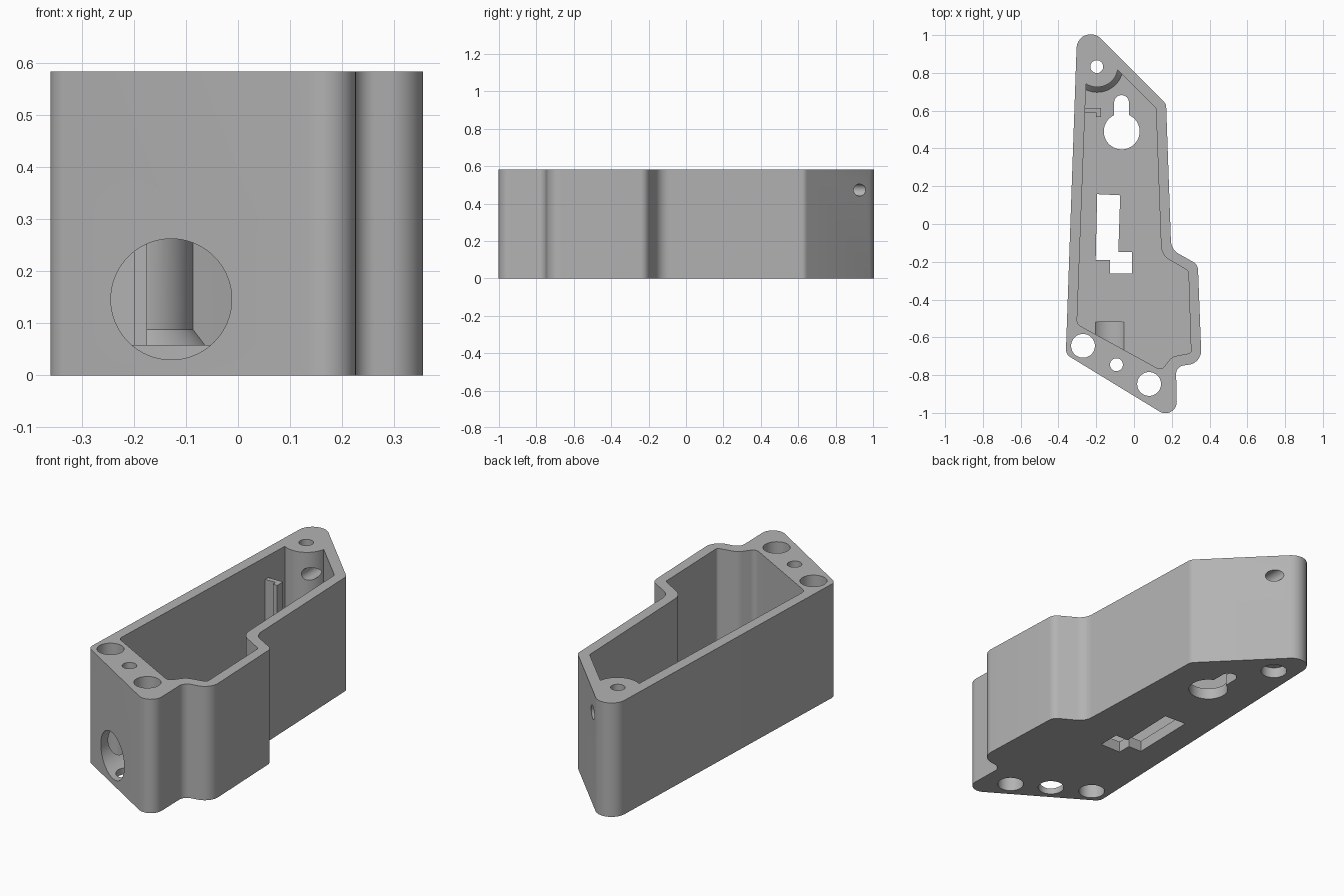
import bpy, bmesh, math
from mathutils import Vector, Matrix

if "Cube" in bpy.data.objects:
    bpy.data.objects.remove(bpy.data.objects["Cube"], do_unlink=True)

HEIGHT, FLOOR = 0.583, 0.058

grey = bpy.data.materials.new("plain grey")
grey.use_nodes = True
grey.diffuse_color = (0.45, 0.45, 0.45, 1)
grey.node_tree.nodes["Principled BSDF"].inputs["Base Color"].default_value = (0.45, 0.45, 0.45, 1)


def rounded(corners, steps=10):
    """Outline through (x, y, radius) corners, each filleted."""
    out = []
    for i, (x, y, r) in enumerate(corners):
        p = Vector((x, y))
        a = (Vector(corners[i - 1][:2]) - p).normalized()
        b = (Vector(corners[(i + 1) % len(corners)][:2]) - p).normalized()
        if r == 0:
            out.append(p)
            continue
        half = a.angle(b) / 2
        centre = p + (a + b).normalized() * (r / math.sin(half))
        start = p + a * (r / math.tan(half)) - centre
        end = p + b * (r / math.tan(half)) - centre
        sweep = start.angle_signed(end)
        for k in range(steps + 1):
            t = -sweep * k / steps
            c, s = math.cos(t), math.sin(t)
            out.append(centre + Vector((start.x * c - start.y * s, start.x * s + start.y * c)))
    return out


def finish(bm, name):
    bmesh.ops.recalc_face_normals(bm, faces=bm.faces)
    mesh = bpy.data.meshes.new(name)
    bm.to_mesh(mesh)
    bm.free()
    mesh.materials.append(grey)
    obj = bpy.data.objects.new(name, mesh)
    bpy.context.collection.objects.link(obj)
    return obj


def prism(name, outline, z0, z1):
    bm = bmesh.new()
    face = bm.faces.new([bm.verts.new((p[0], p[1], z0)) for p in outline])
    top = bmesh.ops.extrude_face_region(bm, geom=[face])["geom"]
    bmesh.ops.translate(bm, vec=(0, 0, z1 - z0),
                        verts=[v for v in top if isinstance(v, bmesh.types.BMVert)])
    return finish(bm, name)


def cylinder(name, centre, r0, r1, depth, along_y=False):
    bm = bmesh.new()
    turn = Matrix.Rotation(math.pi / 2, 4, 'X') if along_y else Matrix()
    bmesh.ops.create_cone(bm, cap_ends=True, segments=64, radius1=r0, radius2=r1,
                          depth=depth, matrix=Matrix.Translation(centre) @ turn)
    return finish(bm, name)


def upright(name, x, y, r, z0, z1, r1=None):
    return cylinder(name, (x, y, (z0 + z1) / 2), r, r if r1 is None else r1, z1 - z0)


def combine(target, tool, operation='DIFFERENCE'):
    mod = target.modifiers.new("combine", 'BOOLEAN')
    mod.operation, mod.solver, mod.object = operation, 'EXACT', tool
    bpy.context.view_layer.update()
    result = bpy.data.meshes.new_from_object(
        target.evaluated_get(bpy.context.evaluated_depsgraph_get()))
    target.modifiers.clear()
    target.data = result
    bpy.data.objects.remove(tool, do_unlink=True)


# Outer shell
housing = prism("housing", rounded([
    (-0.298, 1.105, 0.075), (0.17, 0.635, 0.04), (0.197, -0.135, 0.08),
    (0.338, -0.215, 0.05), (0.358, -0.735, 0.075), (0.222, -0.755, 0.045),
    (0.229, -1.05, 0.06), (-0.361, -0.69, 0.045)]), 0, HEIGHT)

# Cavity, leaving a flared screw post at the back
cavity = prism("cavity", rounded([
    (-0.252, 0.79, 0), (-0.13, 0.86, 0), (0.116, 0.614, 0.02),
    (0.145, -0.165, 0.09), (0.288, -0.248, 0.02), (0.302, -0.683, 0.015),
    (0.20, -0.703, 0.06), (0.145, -0.775, 0.03), (-0.302, -0.53, 0.035)]),
    FLOOR, HEIGHT + 0.1)
POST = (-0.195, 0.835)
combine(cavity, upright("post", *POST, 0.11, FLOOR - 0.02, HEIGHT + 0.2))
combine(cavity, upright("post_flare", *POST, 0.147, FLOOR - 0.01, FLOOR + 0.03, 0.11))
combine(housing, cavity)

# Hooked rib on the inner left wall
combine(housing, prism("rib", [(-0.28, 0.59), (-0.2, 0.59), (-0.2, 0.567), (-0.175, 0.567),
                               (-0.175, 0.615), (-0.28, 0.615)], FLOOR - 0.02, 0.47), 'UNION')

# Pin holes through the front block
for x, y in ((-0.27, -0.645), (0.08, -0.847)):
    combine(housing, upright("pin_hole", x, y, 0.063, -0.1, HEIGHT + 0.1))

# Screw holes, counterbored from below
for x, y in ((-0.093, -0.745), (-0.197, 0.833)):
    combine(housing, upright("screw_hole", x, y, 0.034, -0.1, HEIGHT + 0.1))
    combine(housing, upright("counterbore", x, y, 0.063, -0.1, 0.055))

# Cable hole through the front and small hole through the back
combine(housing, cylinder("cable_hole", (-0.128, -0.82, 0.146), 0.116, 0.116, 0.6, True))
combine(housing, cylinder("back_hole", (-0.122, 0.86, 0.472), 0.032, 0.032, 0.34, True))

# Keyhole hanger in the floor
combine(housing, upright("keyhole", -0.065, 0.49, 0.095, -0.1, FLOOR + 0.04))
combine(housing, prism("keyhole_slot", rounded([
    (-0.105, 0.5, 0), (-0.105, 0.682, 0.038), (-0.027, 0.682, 0.038), (-0.027, 0.5, 0)]),
    -0.1, FLOOR + 0.04))

# Stepped switch opening in the floor
combine(housing, prism("switch_opening", [
    (-0.195, 0.158), (-0.073, 0.152), (-0.083, -0.148), (-0.01, -0.148),
    (-0.01, -0.262), (-0.127, -0.262), (-0.127, -0.19), (-0.203, -0.19)],
    -0.1, FLOOR + 0.04))

# One material slot, smooth curves with sharp edges
housing.data.materials.clear()
housing.data.materials.append(grey)
for face in housing.data.polygons:
    face.material_index = 0
bpy.ops.object.select_all(action='DESELECT')
housing.select_set(True)
bpy.context.view_layer.objects.active = housing
bpy.ops.object.shade_smooth_by_angle(angle=math.radians(30))
